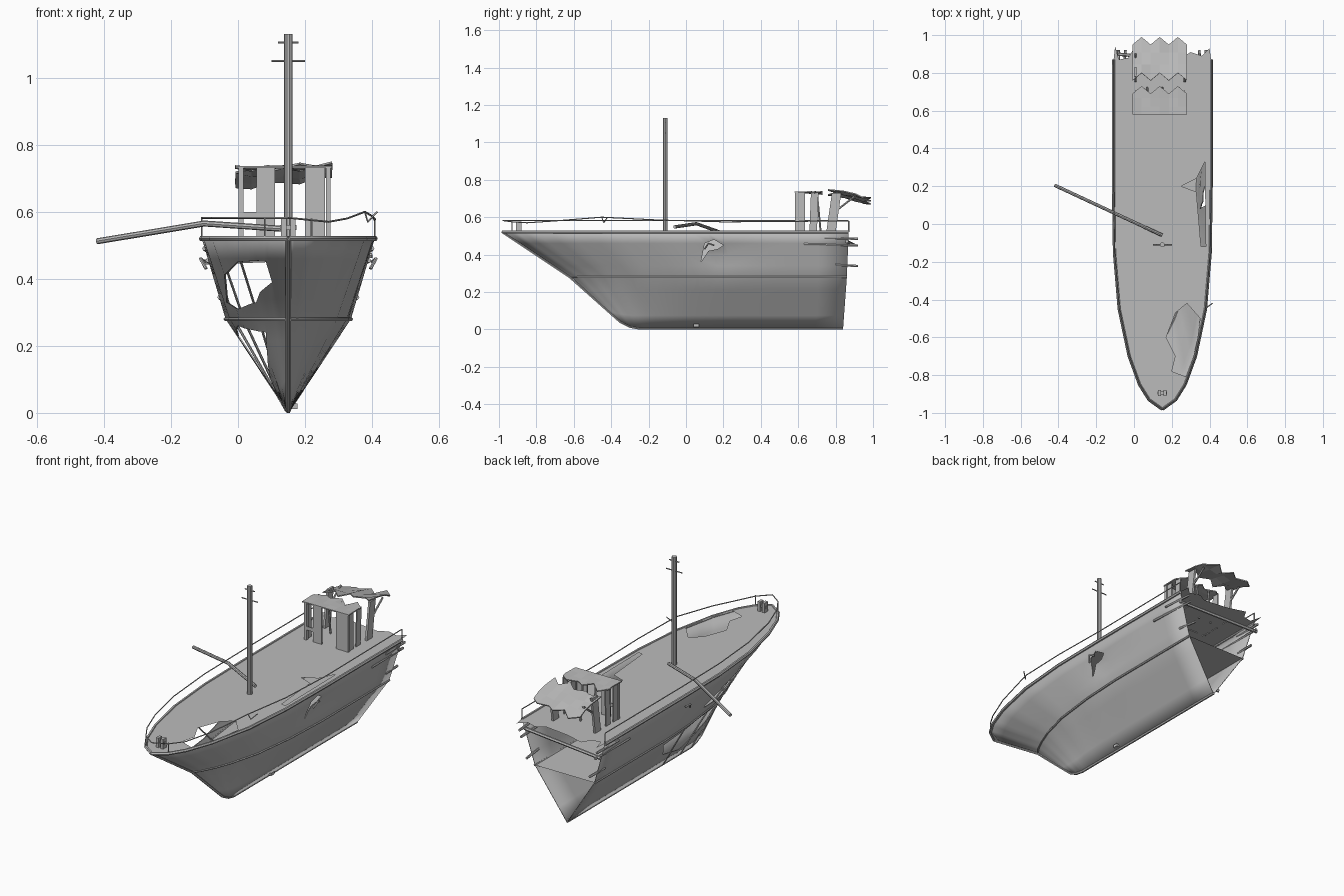
import bpy, bmesh, math, random
from mathutils import Vector

random.seed(4)
if "Cube" in bpy.data.objects:
    bpy.data.objects.remove(bpy.data.objects["Cube"])

CX = 0.15          # hull centreline
DECK_Z, RUB_Z = 0.52, 0.28

grey = bpy.data.materials.new("weathered grey")
grey.use_nodes = True
grey.diffuse_color = (0.5, 0.5, 0.5, 1)
grey.node_tree.nodes["Principled BSDF"].inputs["Base Color"].default_value = (0.5, 0.5, 0.5, 1)


def finish(name, bm, smooth=False):
    mesh = bpy.data.meshes.new(name)
    bm.to_mesh(mesh)
    bm.free()
    mesh.materials.append(grey)
    ob = bpy.data.objects.new(name, mesh)
    bpy.context.collection.objects.link(ob)
    if smooth:
        bpy.ops.object.select_all(action='DESELECT')
        ob.select_set(True)
        bpy.context.view_layer.objects.active = ob
        bpy.ops.object.shade_smooth_by_angle(angle=math.radians(35))
    return ob


def tube(name, points, radius, sides=6):
    """Capped round bar following a path."""
    pts = [Vector(p) for p in points]
    bm = bmesh.new()
    rings = []
    for i, p in enumerate(pts):
        d = (pts[min(i + 1, len(pts) - 1)] - pts[max(i - 1, 0)]).normalized()
        up = Vector((0, 0, 1)) if abs(d.z) < 0.9 else Vector((0, 1, 0))
        a = d.cross(up).normalized()
        b = a.cross(d)
        angles = [math.tau * k / sides for k in range(sides)]
        rings.append([bm.verts.new(p + radius * (a * math.cos(t) + b * math.sin(t))) for t in angles])
    for r, q in zip(rings, rings[1:]):
        for k in range(sides):
            j = (k + 1) % sides
            bm.faces.new((r[k], r[j], q[j], q[k]))
    bm.faces.new(rings[0])
    bm.faces.new(rings[-1])
    bmesh.ops.recalc_face_normals(bm, faces=bm.faces)
    return finish(name, bm, True)


def box(name, low, high, lean=(0, 0)):
    """Box between two corners, its top shifted by lean."""
    bm = bmesh.new()
    bmesh.ops.create_cube(bm, size=1)
    for v in bm.verts:
        top = v.co.z > 0
        v.co = Vector([l + (c + 0.5) * (h - l) for c, l, h in zip(v.co, low, high)])
        if top:
            v.co.x += lean[0]
            v.co.y += lean[1]
    return finish(name, bm)


def prism(name, outline, x0, x1):
    """Hidden cutter: a (y, z) outline extruded along x."""
    bm = bmesh.new()
    face = bm.faces.new([bm.verts.new((x0, y, z)) for y, z in outline])
    new = bmesh.ops.extrude_face_region(bm, geom=[face])["geom"]
    for v in new:
        if isinstance(v, bmesh.types.BMVert):
            v.co.x = x1
    bmesh.ops.recalc_face_normals(bm, faces=bm.faces)
    ob = finish(name, bm)
    ob.hide_render = True
    ob.display_type = 'WIRE'
    ob.hide_set(True)
    return ob


# Hull lines: (y, half width) at deck and rub rail, (y, z) along the keel
deck_line = [(-.98, 0), (-.93, .07), (-.85, .12), (-.7, .175), (-.45, .228), (-.15, .253), (.2, .258), (.87, .258)]
rub_line = [(-.62, 0), (-.58, .03), (-.51, .065), (-.42, .1), (-.25, .145), (0, .175), (.25, .187), (.86, .187)]
keel_line = [(-.35, .04), (-.33, .03), (-.3, .015), (-.25, .006), (-.15, .006), (0, .006), (.25, .006), (.84, .006)]


def deck_points(s, z=DECK_Z):
    return [Vector((CX + s * h, y, z)) for y, h in deck_line]


def rub_points(s):
    return [Vector((CX + s * h, y, RUB_Z)) for y, h in rub_line]


def keel_points(s):
    return [Vector((CX + s * .006, y, z)) for y, z in keel_line]


def hull_side(name, s, holes):
    bm = bmesh.new()
    rows = []
    for a, b in ((keel_points(s), rub_points(s)), (rub_points(s), deck_points(s))):
        for k in range(5):
            if rows and k == 0:
                continue
            rows.append([p.lerp(q, k / 4) for p, q in zip(a, b)])
    fine = []
    for row in rows:      # finer steps along the length
        line = []
        for p, q in zip(row, row[1:]):
            line += [p.lerp(q, k / 4) for k in range(4)]
        fine.append([bm.verts.new(p) for p in line + [row[-1]]])
    for r, q in zip(fine, fine[1:]):
        for i in range(len(r) - 1):
            f = (r[i], r[i + 1], q[i + 1], q[i])
            bm.faces.new(f if s > 0 else f[::-1])
    if s > 0:             # dented plating
        for v in bm.verts:
            d = ((v.co.y - .2) / .09) ** 2 + ((v.co.z - .4) / .06) ** 2
            v.co.x -= .02 * math.exp(-d)
    ob = finish(name, bm, True)
    shell = ob.modifiers.new("plating", 'SOLIDIFY')
    shell.thickness, shell.offset = .004, -1
    for n, outline in enumerate(holes):
        cut = ob.modifiers.new("breach", 'BOOLEAN')
        cut.operation = 'DIFFERENCE'
        cut.solver = 'EXACT'
        cut.object = prism(f"{name}_cutter_{n}", outline, CX + s * .015, CX + s * .5)


hull_side("hull_left", 1, [[(.08, .36), (.1, .46), (.15, .48), (.2, .45), (.17, .43), (.12, .42)]])
hull_side("hull_right", -1, [
    [(-.1, .33), (-.35, .41), (-.62, .45), (-.82, .455), (-.74, .39), (-.62, .36), (-.53, .33), (-.3, .31)],
    [(.2, .23), (-.1, .26), (-.45, .24), (-.35, .17), (-.1, .06), (.1, .12)]])

# Trim along the hull
for s, side in ((1, "left"), (-1, "right")):
    tube("gunwale_" + side, deck_points(s), .009)
    tube("rub_rail_" + side, rub_points(s), .006)
keel = [Vector((CX, y, z)) for y, z in [(-.98, DECK_Z), (-.62, RUB_Z)] + keel_line]
tube("keel_and_stem", keel, .008)
for i in (3, 4, 5):
    tube("hull_rib", [deck_points(-1)[i] + Vector((.012, 0, 0)), rub_points(-1)[i] + Vector((.012, 0, 0)),
                      keel_points(-1)[i]], .004)


def plate(name, outline, holes, z):
    """Flat sheet with holes cut through it."""
    bm = bmesh.new()
    for loop in [outline] + holes:
        vs = [bm.verts.new((x, y, z)) for x, y in loop]
        for a, b in zip(vs, vs[1:] + vs[:1]):
            bm.edges.new((a, b))
    bmesh.ops.triangle_fill(bm, use_beauty=True, edges=bm.edges[:], normal=(0, 0, 1))
    return finish(name, bm)


# Deck with torn stern and two breaches; lower floor inside
left = [(p.x, p.y) for p in deck_points(1)]
right = [(p.x, p.y) for p in deck_points(-1)][:0:-1]
torn = [(.4, .93), (.36, .89), (.3, .91), (.25, .88), (.1, .9), (0, .93), (-.03, .88), (-.08, .87), (-.1, .94)]
bow_breach = [(.28, -.42), (.35, -.5), (.33, -.65), (.28, -.81), (.2, -.78), (.22, -.7), (.17, -.6), (.22, -.47)]
side_breach = [(.375, .33), (.33, .24), (.25, .2), (.33, .17), (.355, -.12), (.38, -.12)]
plate("deck", left + torn + right, [bow_breach, side_breach], DECK_Z + .004)
floor = [(p.x, p.y) for p in rub_points(1)] + [(p.x, p.y) for p in rub_points(-1)][:0:-1]
plate("lower_floor", floor, [], RUB_Z)

# Mast, spars and fallen boom
tube("mast", [(CX, -.11, DECK_Z), (CX, -.11, 1.115), (CX, -.11, 1.13)], .013, 10)
for z, half in ((1.05, .05), (1.105, .03)):
    tube("mast_spar", [(CX - half, -.11, z), (CX + half, -.11, z)], .003)
tube("boom", [(CX, -.06, .548), (-.1, .056, .565), (-.42, .205, .512)], .009, 8)

# Bow bitts
for x in (CX - .014, CX + .014):
    box("bow_bitt", (x - .008, -.91, DECK_Z), (x + .008, -.88, .578))
box("bow_bitt_bar", (CX - .025, -.902, .545), (CX + .025, -.888, .56))

# Hand rails, the left one buckled
tube("hand_rail_right", deck_points(-1, .582), .003, 5)
heights = (.582, .575, .57, .58, .6, .585, .575, .58)
tube("hand_rail_left", [(p.x, p.y, z) for p, z in zip(deck_points(1), heights)], .003, 5)
tube("snapped_rail", [(.378, -.45, .6), (.387, -.44, .57), (.415, -.42, .6)], .003, 5)
for s in (1, -1):
    for i in (1, 7):
        p = deck_points(s)[i]
        tube("rail_post", [p, p + Vector((0, 0, .06))], .003, 5)


def torn_roof(name, y0, y1, z0, z1, tilt, ragged):
    """Buckled sheet with ragged edges where ragged is set."""
    bm = bmesh.new()
    nx, ny = 6, 3
    grid = []
    for j in range(ny + 1):
        t = j / ny
        row = []
        for i in range(nx + 1):
            u = i / nx
            zig = (i % 2 - .5) * .04 * (t if j == ny else (j == 0 and ragged == 2))
            wave = .008 * math.sin(i * 2.1 + j) * (ragged == 2 or t)
            row.append(bm.verts.new((-.008 + .288 * u, y0 + (y1 - y0) * t + zig,
                                     z0 + (z1 - z0) * t + tilt * (u - .5) + wave)))
        grid.append(row)
    for a, b in zip(grid, grid[1:]):
        for i in range(nx):
            bm.faces.new((a[i], a[i + 1], b[i + 1], b[i]))
    ob = finish(name, bm)
    mod = ob.modifiers.new("sheet", 'SOLIDIFY')
    mod.thickness = .006


# Ruined wheelhouse
torn_roof("cabin_roof_front", .58, .71, .737, .733, 0, 1)
torn_roof("cabin_roof_rear", .78, .97, .735, .69, .03, 2)
for x0, x1 in ((.055, .11), (.2, .26)):
    box("cabin_front_panel", (x0, .585, DECK_Z), (x1, .593, .733))
for x in (.002, .262):
    box("cabin_corner_post", (x, .583, DECK_Z), (x + .014, .6, .733))
    box("cabin_side_panel", (x + .003, .6, DECK_Z), (x + .009, .635, .733))
    box("cabin_torn_panel", (x + .003, .66, DECK_Z), (x + .009, .7, .733), (0, .008))
    box("cabin_rear_leg", (x, .75, DECK_Z), (x + .012, .8, .73), (0, .03))
    tube("roof_strut", [(x + .006, .81, .64), (x + .006, .9, .71)], .006)
for x in (.07, .15):
    tube("cabin_inner_post", [(x, .72, DECK_Z), (x, .7, .733)], .006)
box("cabin_sill", (.01, .585, .58), (.07, .59, .6))

# Splintered beams at the stern
for s in (1, -1):
    for y, z, half in ((.63, .455, .24), (.8, .345, .205), (.74, .49, .25)):
        tube("stern_splinter", [(CX + s * half, y, z), (CX + s * (half - .01), .92, z - .006)], .007)
tube("stern_crossbeam", [(.4, .86, .47), (-.1, .9, .45)], .009)
for s in (1, -1):
    tube("side_fitting", [(CX + s * .245, .1, .43), (CX + s * .262, .12, .46), (CX + s * .25, .15, .45)], .005)
box("keel_fitting", (.155, .04, .012), (.178, .07, .028))
